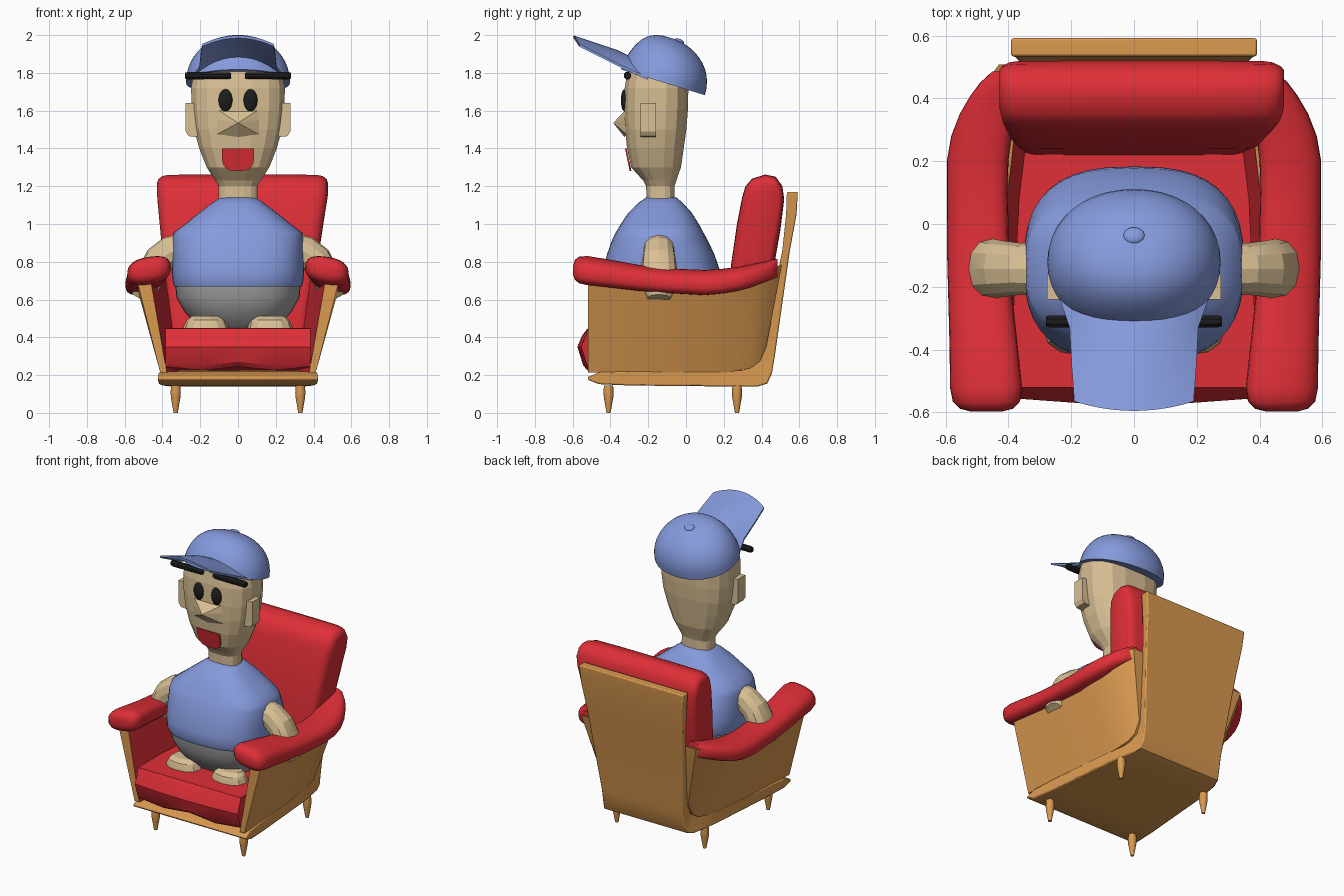
import bpy, bmesh, math
from mathutils import Vector, Matrix

if "Cube" in bpy.data.objects:
    bpy.data.objects.remove(bpy.data.objects["Cube"])


def material(name, rgb):
    m = bpy.data.materials.new(name)
    m.diffuse_color = (*rgb, 1)
    m.use_nodes = True
    m.node_tree.nodes["Principled BSDF"].inputs["Base Color"].default_value = m.diffuse_color
    return m


RED = material("red upholstery", (0.74, 0.028, 0.038))
WOOD = material("wood", (0.70, 0.32, 0.08))
BLUE = material("blue cloth", (0.235, 0.325, 0.72))
SKIN = material("skin", (0.70, 0.53, 0.30))
GREY = material("grey cloth", (0.36, 0.36, 0.36))
BLACK = material("black", (0.012, 0.012, 0.013))


def finish(name, bm, mats, smooth=40, bevel=0, segs=3):
    bmesh.ops.recalc_face_normals(bm, faces=bm.faces[:])
    me = bpy.data.meshes.new(name)
    bm.to_mesh(me)
    bm.free()
    ob = bpy.data.objects.new(name, me)
    bpy.context.collection.objects.link(ob)
    for m in mats:
        me.materials.append(m)
    if bevel:
        b = ob.modifiers.new("bevel", 'BEVEL')
        b.width, b.segments, b.limit_method, b.angle_limit = bevel, segs, 'ANGLE', math.radians(50)
    if smooth:
        bpy.ops.object.select_all(action='DESELECT')
        ob.select_set(True)
        bpy.context.view_layer.objects.active = ob
        bpy.ops.object.shade_smooth_by_angle(angle=math.radians(smooth))
    return ob


def ellipse(c, u, v, n=32, p=2.0, off=0.0):
    """Superellipse ring about c spanned by half-axes u and v."""
    c, u, v = Vector(c), Vector(u), Vector(v)
    out = []
    for i in range(n):
        a = 2 * math.pi * (i + off) / n
        k, s = math.cos(a), math.sin(a)
        out.append(c + u * math.copysign(abs(k) ** (2 / p), k) + v * math.copysign(abs(s) ** (2 / p), s))
    return out


def loft(name, rings, mat, **kw):
    """Skin closed rings of equal count and cap both ends."""
    bm = bmesh.new()
    vs = [[bm.verts.new(q) for q in r] for r in rings]
    n = len(vs[0])
    for a, b in zip(vs, vs[1:]):
        for i in range(n):
            bm.faces.new((a[i], a[(i + 1) % n], b[(i + 1) % n], b[i]))
    bm.faces.new(vs[0])
    bm.faces.new(vs[-1])
    return finish(name, bm, [mat], **kw)


def body(name, rows, mat, n=32, p=2.0, off=0.0, **kw):
    """Stacked rings from rows of (z, half width, y front, y back)."""
    return loft(name, [ellipse((0, (f + b) / 2, z), (rx, 0, 0), (0, (b - f) / 2, 0), n, p, off)
                       for z, rx, f, b in rows], mat, **kw)


def ball(name, c, r, mat, rot=0, seg=20, smooth=60):
    bm = bmesh.new()
    bmesh.ops.create_uvsphere(bm, u_segments=seg, v_segments=seg // 2, radius=1)
    bm.transform(Matrix.Translation(c) @ Matrix.Rotation(rot, 4, 'X') @ Matrix.Diagonal((*r, 1)))
    return finish(name, bm, [mat], smooth=smooth)


# Chair shell: base plate running up into the back panel
outer = [(-.52, .175), (-.46, .152), (-.3, .145), (.2, .14), (.38, .14), (.43, .155),
         (.455, .21), (.47, .3), (.55, .86), (.585, 1.05), (.592, 1.17)]
inner = [(-.52, .19), (-.46, .215), (-.3, .22), (.15, .22), (.3, .225), (.35, .25),
         (.385, .29), (.405, .35), (.51, .86), (.53, 1.05), (.534, 1.17)]
widths = [.425, .42, .405, .36, .33, .315, .305, .305, .36, .38, .392]
loft("base_and_back_panel", [[(-w, *o), (w, *o), (w, *i), (-w, *i)]
                             for o, i, w in zip(outer, inner, widths)], WOOD, bevel=.008, segs=2)

# Turned legs
for y, end in ((-.41, "front"), (.27, "back")):
    for x, side in ((-.33, "left"), (.33, "right")):
        loft(f"{end}_leg_{side}", [ellipse((x, y, z), (r, 0, 0), (0, r, 0), 16)
             for z, r in ((0, .011), (.03, .016), (.08, .025), (.11, .027), (.146, .024))], WOOD)

# Side panels (wood outside, red lining inside), armrests
low = [(.412, -.52, .215), (.385, -.1, .215), (.35, .22, .215), (.333, .34, .235), (.322, .39, .27), (.315, .425, .35)]
top = [(.54, -.52, .72), (.545, -.1, .70), (.54, .2, .70), (.5, .38, .74), (.465, .46, .77), (.43, .508, .785)]
lining = [.465, .425, .39, .37, .36, .35]
arm_rows = [(-.597, .47, .757, .05, .025), (-.588, .47, .757, .085, .05), (-.565, .47, .757, .107, .067),
            (-.52, .471, .753, .115, .073), (-.4, .478, .737, .109, .07), (-.25, .488, .715, .103, .065),
            (-.1, .496, .70, .099, .062), (.1, .499, .69, .097, .063), (.2, .498, .698, .098, .062),
            (.28, .486, .71, .096, .06), (.35, .467, .727, .088, .057), (.41, .445, .745, .075, .052),
            (.45, .425, .758, .065, .05), (.485, .402, .768, .05, .046)]
for s, side in ((-1, "left"), (1, "right")):
    bm = bmesh.new()
    st = []
    for a, b, x_in in zip(low, top, lining):
        pts = (a, b, (x_in, b[1], b[2]), (a[0] - .035, a[1], a[2]))
        st.append([bm.verts.new((s * x, y, z)) for x, y, z in pts])
    for a, b in zip(st, st[1:]):
        for i in range(4):
            f = bm.faces.new((a[i], a[(i + 1) % 4], b[(i + 1) % 4], b[i]))
            f.material_index = 1 if i == 2 else 0
    bm.faces.new(st[0])
    bm.faces.new(st[-1])
    finish(f"side_panel_{side}", bm, [WOOD, RED])
    loft(f"armrest_{side}", [ellipse((s * x, y, z), (rx * s, 0, -rx * .15), (0, 0, rz), 24, 2.6)
                             for y, x, z, rx, rz in arm_rows], RED, smooth=60)

# Seat cushion: a profile with a bulging front, slightly narrower at the back
seat = [(-.52, .225), (-.54, .25), (-.565, .35), (-.54, .41), (-.52, .448), (-.3, .45), (.3, .44), (.3, .225)]


def seat_slice(t, bulge, rise):
    out = []
    for y, z in seat:
        w = .385 - .03 * max(0, y + .3) / .6 - (.035 if y > 0 and z < .3 else 0)
        out.append((t * w, y - (bulge if y < -.53 else 0), z + (rise if z < .3 and y < 0 else 0)))
    return out


loft("seat_cushion", [seat_slice(*k) for k in ((-1, -.01, .02), (-.5, .004, .0), (0, .01, .02), (.5, .004, .0), (1, -.01, .02))],
     RED, smooth=20)

# Back cushion, widening upward
back = [(.22, .44), (.238, .78), (.27, 1.0), (.297, 1.14), (.315, 1.2), (.35, 1.24), (.42, 1.262),
        (.475, 1.25), (.51, 1.2), (.52, 1.13), (.50, .97), (.47, .8), (.36, .44)]


def cushion_slice(t, k):
    out = []
    for y, z in back:
        h = min(1, (z - .44) / .75)
        c = .31 + .16 * (z - .44) / .82
        out.append((.024 * h + t * (.365 + .088 * h), c + (y - c) * k, z - (1 - k) * .35 * max(0, z - .9)))
    return out


loft("back_cushion", [cushion_slice(t, k) for t, k in
     ((-1, .62), (-.985, .8), (-.94, .93), (-.87, .985), (-.5, 1), (.5, 1), (.87, .985), (.94, .93), (.985, .8), (1, .62))],
     RED, smooth=60)

# Shirt and trousers
body("shirt", [(.67, .338, -.43, .172), (.70, .347, -.442, .183), (.76, .35, -.438, .178), (.84, .35, -.418, .15),
               (.92, .347, -.39, .112), (.955, .34, -.372, .092), (1.0, .28, -.345, .068), (1.06, .205, -.305, .03),
               (1.11, .14, -.255, -.015), (1.14, .095, -.212, -.05)], BLUE, n=40, p=2.7, smooth=50)
body("trousers", [(.43, .18, -.28, .02), (.46, .215, -.32, .06), (.53, .28, -.38, .12), (.61, .326, -.415, .155),
                  (.68, .332, -.42, .16)], GREY, n=40, p=2.5, smooth=50)

# Arms and leg stumps: rows of (x, z, thickness, half depth)
path = [(.30, .865, .085, .085), (.36, .85, .085, .082), (.42, .808, .08, .09), (.455, .75, .072, .097),
        (.475, .69, .07, .097), (.50, .64, .068, .09), (.52, .605, .045, .06)]
for s, side in ((-1, "left"), (1, "right")):
    rings = []
    for i, (x, z, r, wy) in enumerate(path):
        a, b = path[max(i - 1, 0)], path[min(i + 1, len(path) - 1)]
        d = Vector((b[0] - a[0], 0, b[1] - a[1])).normalized()
        rings.append(ellipse((s * x, -.143, z), (-s * d.z * r, 0, d.x * r), (0, wy, 0), 12, 2.2))
    loft(f"arm_{side}", rings, SKIN, smooth=20)
    loft(f"leg_stump_{side}", [ellipse((s * .17, y, z), (rx, 0, 0), (0, ry, 0), 12, 2.3) for z, rx, ry, y in
         ((.43, .122, .09, -.33), (.46, .117, .086, -.33), (.492, .10, .075, -.33), (.512, .075, .055, -.32))],
         SKIN, smooth=20)

# Head and neck, faceted
body("head", [(1.12, .105, -.21, -.06), (1.2, .105, -.212, -.06), (1.23, .122, -.228, -.05), (1.3, .168, -.292, -.025),
              (1.4, .208, -.314, -.01), (1.5, .236, -.325, .004), (1.6, .248, -.33, .012), (1.72, .252, -.327, .015),
              (1.82, .235, -.31, 0), (1.9, .15, -.25, -.06)], SKIN, n=16, p=2.8, off=.5, smooth=0)

# Nose wedge
bm = bmesh.new()
nv = [bm.verts.new(q) for q in ((0, -.385, 1.535), (-.11, -.322, 1.553), (-.1, -.324, 1.6), (.1, -.324, 1.6),
                                (.11, -.322, 1.553), (.11, -.315, 1.475), (0, -.325, 1.46), (-.11, -.315, 1.475))]
for i in range(1, 8):
    bm.faces.new((nv[0], nv[i], nv[i % 7 + 1]))
bm.faces.new(nv[1:])
finish("nose", bm, [SKIN], smooth=0)

# Mouth plate with a flat top and rounded bottom
outline = [(.085, 1.40)] + [(math.copysign(.085 * abs(math.cos(a)) ** .6, math.cos(a)), 1.35 - .07 * math.sin(a))
                            for a in [math.pi * i / 10 for i in range(11)]] + [(-.085, 1.40)]
loft("mouth", [[(x, -.289 - (z - 1.28) * .21 - d, z) for x, z in outline] for d in (0, .009)], RED, smooth=0)

# Eyes, brows and ears
for s, side in ((-1, "left"), (1, "right")):
    ball(f"eye_{side}", (s * .066, -.325, 1.655), (.037, .02, .059), BLACK)
    loft(f"brow_{side}", [ellipse((s * x, -.31, 1.785), (0, r, 0), (0, 0, r), 8, off=.5)
                          for x, r in ((.037, .015), (.05, .019), (.265, .021), (.28, .017))], BLACK, smooth=0)
    loft(f"ear_{side}", [[(s * x, -.2 + a, z) for a, z in ((-.04, lo), (.04, lo), (.04, 1.64), (-.04, 1.64))]
                         for x, lo in ((.215, 1.46), (.262, 1.465), (.277, 1.49))], SKIN, smooth=0)

# Cap: tilted dome leaning forward, button and raised arched brim
tilt = Matrix.Translation((0, -.122, 1.75)) @ Matrix.Rotation(math.radians(-17), 4, 'X')
dome = []
for i in range(11):
    a = math.radians(84 * i / 10)
    k, h = math.cos(a) ** .85, math.sin(a)
    dome.append([tilt @ q for q in ellipse((0, -.035 * h ** 3, h * .238), (.276 * k, 0, 0), (0, .232 * k, 0), 40, 2.1)])
loft("cap_dome", dome, BLUE, smooth=50)
ball("cap_button", (0, -.037, 1.966), (.034, .028, .014), BLUE, rot=math.radians(-20))

rows = []
for y0, bend, z0, drop, w in ((-.29, .09, 1.885, .11, .25), (-.36, .03, 1.92, .085, .205), (-.48, .02, 1.96, .06, .198),
                              (-.595, .03, 1.998, .045, .19)):
    up, dn = [], []
    for i in range(13):
        u = -1 + i / 6
        p = Vector((u * w, y0 + bend * u * u, z0 - drop * u * u))
        up.append(p)
        dn.append(p - Vector((0, 0, .014)))
    rows.append(up + dn[::-1])
loft("cap_brim", rows, BLUE, smooth=30)
